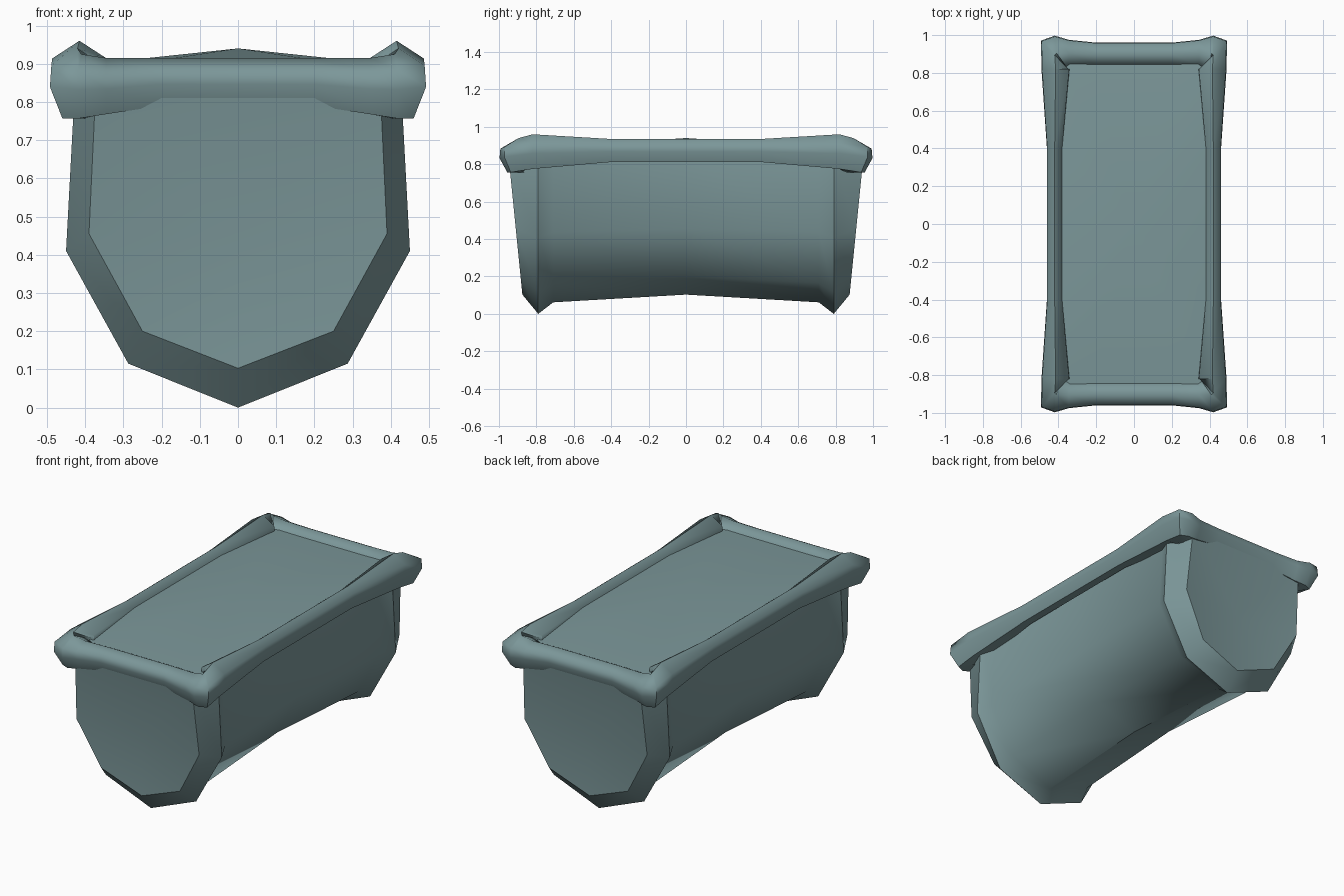
import bpy, bmesh, math

if "Cube" in bpy.data.objects:
    bpy.data.objects.remove(bpy.data.objects["Cube"])

mat = bpy.data.materials.new("weathered_teal")
mat.diffuse_color = (0.20, 0.31, 0.32, 1)
mat.use_nodes = True
mat.node_tree.nodes["Principled BSDF"].inputs["Base Color"].default_value = mat.diffuse_color


def finish(name, bm, angle):
    bmesh.ops.recalc_face_normals(bm, faces=bm.faces)
    me = bpy.data.meshes.new(name)
    bm.to_mesh(me)
    bm.free()
    ob = bpy.data.objects.new(name, me)
    bpy.context.collection.objects.link(ob)
    me.materials.append(mat)
    bpy.ops.object.select_all(action='DESELECT')
    ob.select_set(True)
    bpy.context.view_layer.objects.active = ob
    bpy.ops.object.shade_smooth_by_angle(angle=math.radians(angle))
    return ob


def bridge(bm, a, b):
    n = len(a)
    for i in range(n):
        j = (i + 1) % n
        bm.faces.new((a[i], a[j], b[j], b[i]))


def fan(bm, ring, centre):
    c = bm.verts.new(centre)
    for i in range(len(ring)):
        bm.faces.new((ring[i], ring[(i + 1) % len(ring)], c))


def mirrored(half):
    # half profile from the top right down to the keel, then up the left side
    return half + [(-x, z) for x, z in reversed(half[:-1])]


# Trough body: keeled cross-sections with flared end bands and dished end panels
outer = mirrored([(0.427, 0.84), (0.45, 0.41), (0.287, 0.115), (0, 0)])
inner = mirrored([(0.372, 0.84), (0.39, 0.455), (0.25, 0.2), (0, 0.103)])
neck = [(a[0] * 0.4 + b[0] * 0.6, a[1] * 0.4 + b[1] * 0.6) for a, b in zip(outer, inner)]


def panel_y(z):
    return 0.875 + (z - 0.103) * 0.1


bm = bmesh.new()
sections = [(inner, None, -1), (outer, 0.79, -1), (neck, 0.71, -1), (inner, 0, 1),
            (neck, 0.71, 1), (outer, 0.79, 1), (inner, None, 1)]
rings = []
for prof, y, s in sections:
    rings.append([bm.verts.new((x, s * (panel_y(z) if y is None else y), z)) for x, z in prof])
for a, b in zip(rings, rings[1:]):
    bridge(bm, a, b)
fan(bm, rings[0], (0, -0.87, 0.45))
fan(bm, rings[-1], (0, 0.87, 0.45))
finish("trough_body", bm, 42)

# Rim: closed tube, thicker at the corners
# each station: centre x, y, outward direction x, y, half width, bottom z, top z
quarter = [
    (0.20, -0.90, 0, -1, 0.06, 0.79, 0.915),
    (0.345, -0.905, 0, -1, 0.07, 0.768, 0.915),
    (0.41, -0.905, 0.1, -1, 0.092, 0.757, 0.925),
    (0.42, -0.895, 0.76, -0.80, 0.095, 0.757, 0.94),
    (0.415, -0.82, 1, 0, 0.075, 0.775, 0.96),
    (0.42, -0.40, 1, 0, 0.041, 0.812, 0.935),
]


def flip(stations, sx, sy):
    return [(x * sx, y * sy, nx * sx, ny * sy, w, b, t) for x, y, nx, ny, w, b, t in stations]


stations = (quarter + flip(quarter, 1, -1)[::-1]
            + flip(quarter, -1, -1) + flip(quarter, -1, 1)[::-1])
section = [(0, 1), (0.95, 0.5), (1, -0.1), (0.55, -1), (-0.55, -1), (-1, -0.1), (-0.95, 0.5)]
bm = bmesh.new()
rings = []
for x, y, nx, ny, w, b, t in stations:
    mid, h = (b + t) / 2, (t - b) / 2
    rings.append([bm.verts.new((x + nx * w * u, y + ny * w * u, mid + h * v)) for u, v in section])
for i in range(len(rings)):
    bridge(bm, rings[i], rings[(i + 1) % len(rings)])
finish("rim", bm, 60)

# Top surface: shallow cone rising to the middle
pts = [(0.24, -0.91, 0.88), (0.365, -0.83, 0.885), (0.405, -0.40, 0.897)]
loop = (pts + [(x, -y, z) for x, y, z in reversed(pts)]
        + [(-x, -y, z) for x, y, z in pts] + [(-x, y, z) for x, y, z in reversed(pts)])
bm = bmesh.new()
fan(bm, [bm.verts.new(p) for p in loop], (0, 0, 0.94))
if sum(f.normal.z for f in bm.faces) < 0:
    bmesh.ops.reverse_faces(bm, faces=bm.faces)
finish("top_surface", bm, 60)
